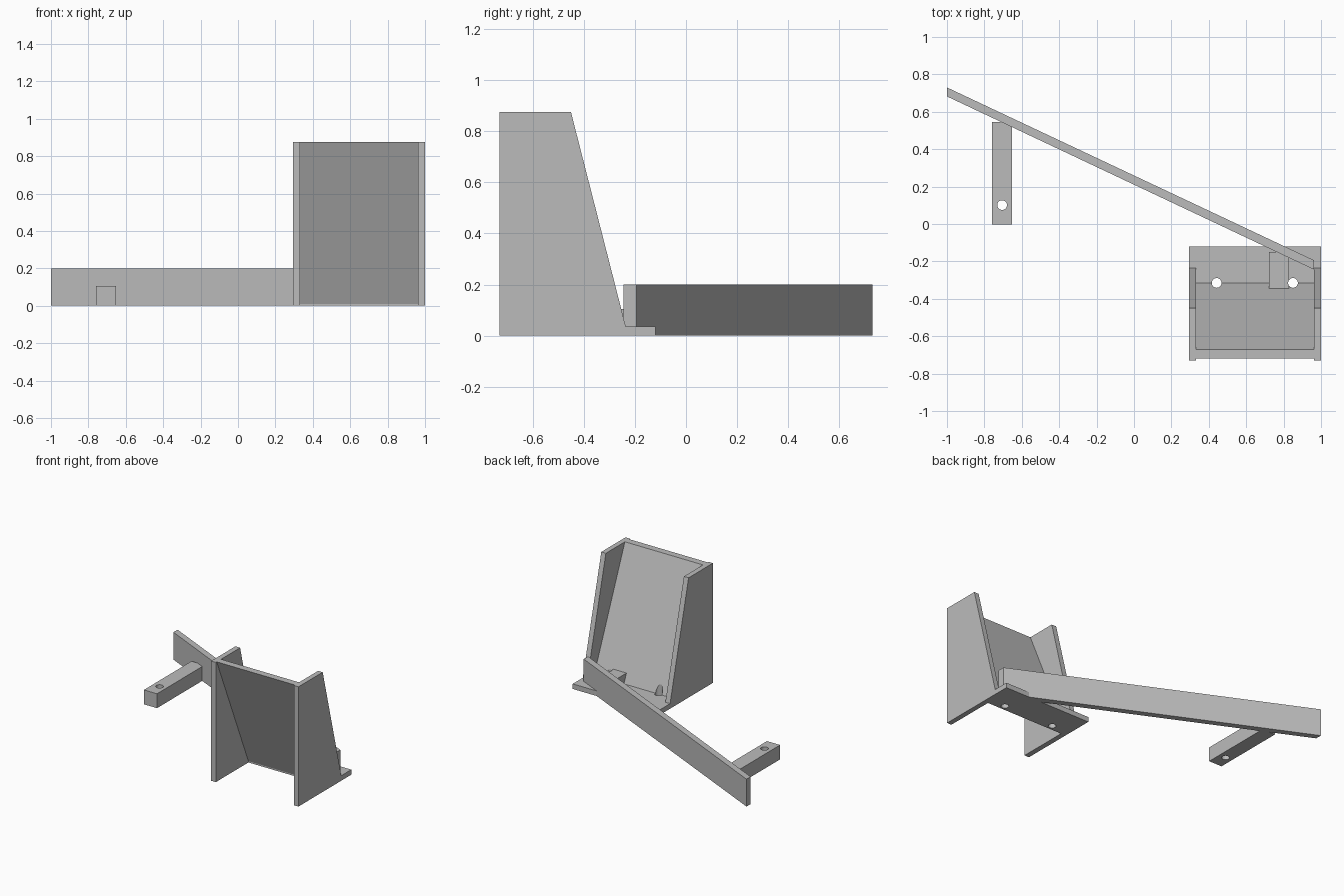
import bpy, bmesh, math

old = bpy.data.objects.get("Cube")
if old:
    bpy.data.objects.remove(old, do_unlink=True)

grey = bpy.data.materials.new("plain grey")
grey.use_nodes = True
grey.diffuse_color = (0.5, 0.5, 0.5, 1)
grey.node_tree.nodes["Principled BSDF"].inputs["Base Color"].default_value = grey.diffuse_color


def extrude(name, outline, axis, start, end):
    """Extrude a 2D outline along x (outline is y,z) or z (outline is x,y)."""
    bm = bmesh.new()
    points = [(start, a, b) if axis == "x" else (a, b, start) for a, b in outline]
    face = bm.faces.new([bm.verts.new(p) for p in points])
    grown = bmesh.ops.extrude_face_region(bm, geom=[face])["geom"]
    step = (end - start, 0, 0) if axis == "x" else (0, 0, end - start)
    bmesh.ops.translate(bm, vec=step, verts=[v for v in grown if isinstance(v, bmesh.types.BMVert)])
    bmesh.ops.recalc_face_normals(bm, faces=bm.faces)
    mesh = bpy.data.meshes.new(name)
    bm.to_mesh(mesh)
    bm.free()
    mesh.materials.append(grey)
    obj = bpy.data.objects.new(name, mesh)
    bpy.context.collection.objects.link(obj)
    return obj


def drill(x, y, parts):
    """Cut one vertical screw hole through the given parts."""
    circle = [(x + HOLE * math.cos(a), y + HOLE * math.sin(a))
              for a in (math.tau * i / 32 for i in range(32))]
    cutter = extrude("hole_cutter", circle, "z", -0.1, 0.3)
    cutter.hide_render = True
    for part in parts:
        mod = part.modifiers.new("screw hole", "BOOLEAN")
        mod.operation = "DIFFERENCE"
        mod.solver = "EXACT"
        mod.object = cutter
        with bpy.context.temp_override(object=part, active_object=part):
            bpy.ops.object.modifier_apply(modifier=mod.name)
    bpy.data.objects.remove(cutter, do_unlink=True)


HOLE = 0.026
TOP, BASE, BAR = 0.875, 0.037, 0.105
LEFT_IN, RIGHT_IN = 0.963, 0.332
BACK = -0.12

# Tapered side plates with a low foot at the back
side = [(-0.73, 0), (-0.73, TOP), (-0.45, TOP), (-0.236, BASE), (BACK, BASE), (BACK, 0)]
extrude("left_side_plate", side, "x", LEFT_IN, 1.0)
extrude("right_side_plate", side, "x", 0.294, RIGHT_IN)

# Base and leaning panel between the sides
base = extrude("base_plate", [(-0.354, 0), (-0.354, BASE), (BACK, BASE), (BACK, 0)],
               "x", RIGHT_IN, LEFT_IN)
panel = extrude("leaning_panel", [(-0.354, 0.01), (-0.72, TOP), (-0.67, TOP), (-0.315, BASE), (-0.315, 0.01)],
                "x", RIGHT_IN, LEFT_IN)

# Long slanting board, cut square to the side plate
extrude("slanting_board", [(-1, 0.682), (LEFT_IN, -0.244), (LEFT_IN, -0.194), (-1, 0.73)], "z", 0, 0.2)

# Short block joining the panel to the board
block = extrude("joining_block", [(-0.32, 0), (-0.35, BAR), (-0.149, BAR), (-0.149, 0)], "x", 0.722, 0.828)

# Mounting bar near the far end of the board
bar = extrude("mounting_bar", [(-0.004, 0), (-0.004, BAR), (0.545, BAR), (0.545, 0)], "x", -0.758, -0.652)

# Screw holes
drill(-0.705, 0.101, [bar])
drill(0.442, -0.315, [base, panel])
drill(0.85, -0.315, [base, panel, block])
